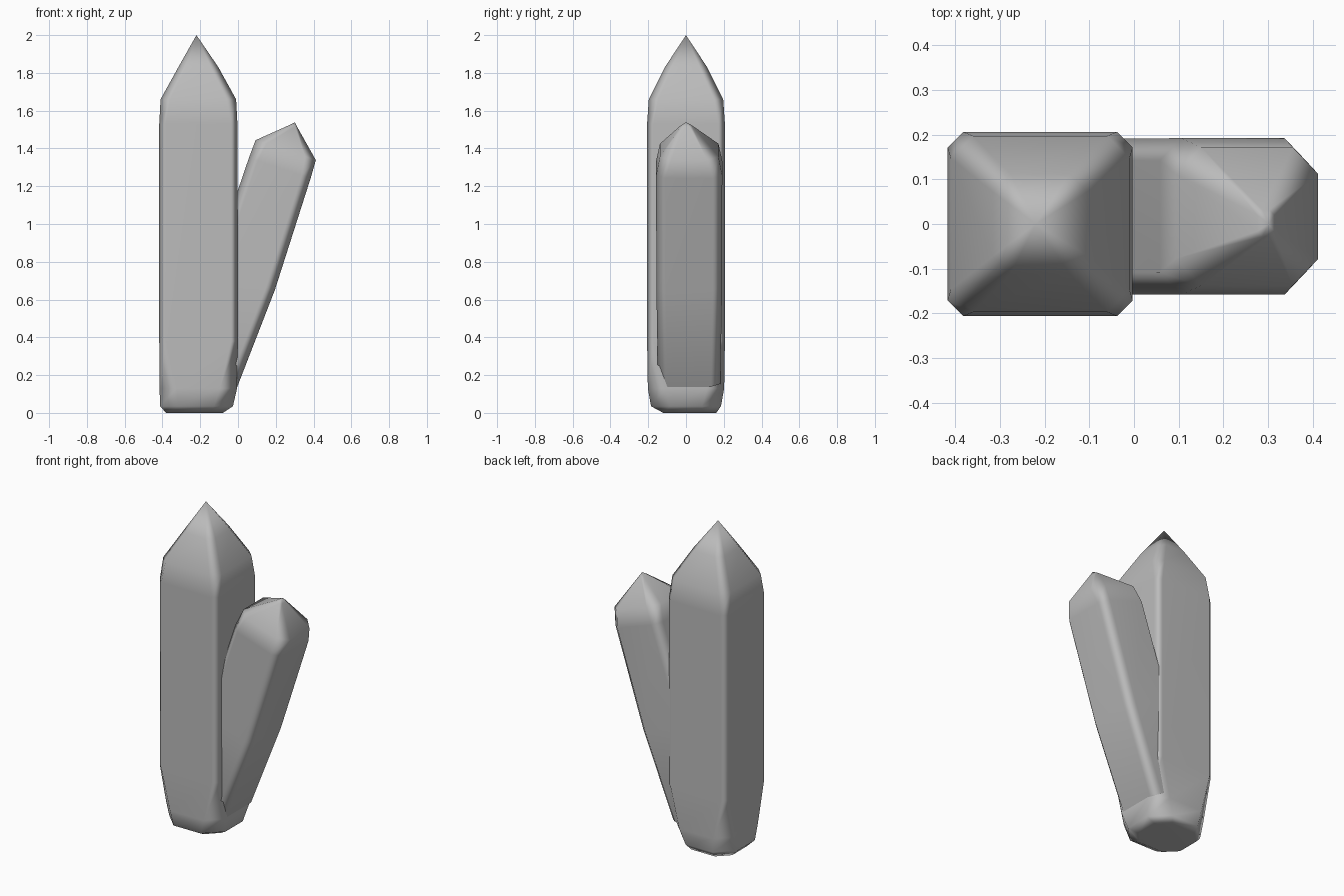
import bpy, bmesh, math
from mathutils import Matrix, Vector

cube = bpy.data.objects.get("Cube")
if cube:
    bpy.data.objects.remove(cube, do_unlink=True)

stone = bpy.data.materials.new("grey_stone")
stone.use_nodes = True
stone.diffuse_color = (0.5, 0.5, 0.5, 1)
stone.node_tree.nodes["Principled BSDF"].inputs["Base Color"].default_value = (0.5, 0.5, 0.5, 1)


def ring(bm, height, hx, hy, cut, dx=0, dy=0):
    """Square ring with cut corners."""
    points = []
    for sx, sy in ((1, 1), (-1, 1), (-1, -1), (1, -1)):
        pair = [(sx * hx, sy * (hy - cut)), (sx * (hx - cut), sy * hy)]
        points += pair if sx == sy else pair[::-1]
    return [bm.verts.new((x + dx, y + dy, height)) for x, y in points]


def crystal(name, rings, apex, matrix):
    """Loft the rings, close the base and gather the top to a point."""
    bm = bmesh.new()
    loops = [ring(bm, *r) for r in rings]
    n = len(loops[0])
    for low, high in zip(loops, loops[1:]):
        for i in range(n):
            j = (i + 1) % n
            bm.faces.new((low[i], low[j], high[j], high[i]))
    bm.faces.new(loops[0][::-1])
    tip = bm.verts.new(apex)
    for i in range(n):
        bm.faces.new((loops[-1][i], loops[-1][(i + 1) % n], tip))
    bm.transform(matrix)
    bmesh.ops.recalc_face_normals(bm, faces=bm.faces)
    for f in bm.faces:
        f.smooth = True
    mesh = bpy.data.meshes.new(name)
    bm.to_mesh(mesh)
    bm.free()
    mesh.materials.append(stone)
    obj = bpy.data.objects.new(name, mesh)
    bpy.context.collection.objects.link(obj)
    soft = obj.modifiers.new("soft_faces", "WEIGHTED_NORMAL")
    soft.weight = 60
    return obj


# Upright crystal: height, half width, half depth, corner cut, shift
crystal("tall_crystal", [
    (0.0, 0.15, 0.14, 0.07, -0.02, 0.02),
    (0.035, 0.193, 0.185, 0.10, -0.01, 0),
    (0.13, 0.205, 0.202, 0.09),
    (0.38, 0.207, 0.206, 0.035),
    (1.53, 0.207, 0.206, 0.035),
    (1.66, 0.2, 0.197, 0.05),
    (1.83, 0.106, 0.112, 0.04),
], (-0.01, 0, 2.0), Matrix.Translation((-0.21, 0, 0)))

# Leaning crystal, lofted along its own tilted axis
lean = Matrix.Rotation(math.radians(18.3), 4, "Y")
crystal("leaning_crystal", [
    (0.13, 0.15, 0.165, 0.05),
    (0.68, 0.178, 0.174, 0.05),
    (1.3, 0.172, 0.175, 0.05),
    (1.4, 0.168, 0.155, 0.06),
    (1.535, 0.02, 0.03, 0.012, 0, -0.015),
], (0, -0.017, 1.556), lean @ Matrix.Translation((-0.197, 0.017, 0)))
